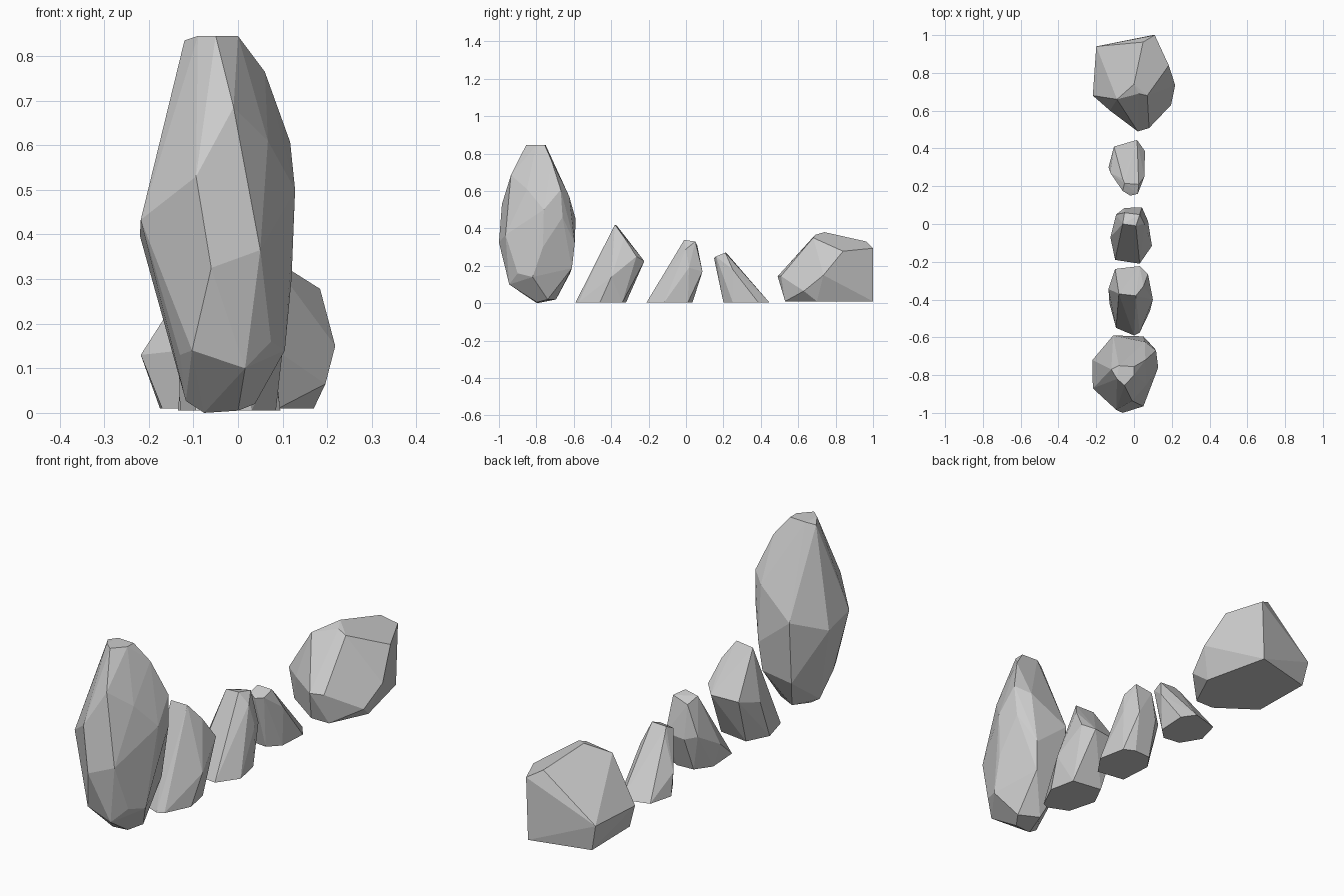
import bpy, bmesh
from math import radians


def rock(name, crown, waist, foot, ground=None):
    """Faceted stone: convex hull round its crown, waist and foot outlines."""
    bm = bmesh.new()
    for p in crown + waist + foot:
        z = p[2] if len(p) == 3 else ground
        bm.verts.new((p[0], p[1], z))
    res = bmesh.ops.convex_hull(bm, input=bm.verts[:])
    inner = [v for v in bm.verts if not v.link_faces]
    bmesh.ops.delete(bm, geom=inner, context='VERTS')
    # merge nearly flat triangles into broad chiselled facets
    bmesh.ops.dissolve_limit(bm, angle_limit=radians(4),
                             verts=bm.verts[:], edges=bm.edges[:])
    bmesh.ops.recalc_face_normals(bm, faces=bm.faces[:])
    mesh = bpy.data.meshes.new(name)
    bm.to_mesh(mesh)
    bm.free()
    obj = bpy.data.objects.new(name, mesh)
    bpy.context.collection.objects.link(obj)
    return obj


# tall standing stone at the front
rock("tall_stone",
     crown=[(-.12, -.77, .835), (-.09, -.82, .845), (-.05, -.855, .845),
            (0, -.80, .845), (0, -.755, .845), (-.08, -.75, .845),
            (.06, -.72, .765), (-.01, -.936, .685)],
     waist=[(.067, -.85, .61), (.117, -.67, .607), (.128, -.76, .50),
            (-.177, -.76, .607), (-.094, -.984, .53), (-.218, -.87, .433),
            (-.22, -.72, .397), (-.06, -1, .325), (.05, -.965, .365),
            (.12, -.765, .30), (.058, -.624, .57), (-.11, -.59, .45),
            (.11, -.66, .46), (.05, -.595, .32)],
     foot=[(-.13, -.88, .13), (-.103, -.94, .14), (.016, -.945, .10),
           (.074, -.90, .16), (.105, -.82, .14), (.04, -.61, .187),
           (-.10, -.62, .16), (-.117, -.80, .027), (-.076, -.797, 0),
           (0, -.797, .005), (.038, -.74, .02), (-.05, -.695, .02)])

# leaning stone behind it
rock("leaning_stone",
     crown=[(-.08, -.37, .415), (.01, -.38, .42), (.05, -.33, .35)],
     waist=[(-.10, -.238, .22), (.03, -.223, .225), (.074, -.265, .25),
            (.10, -.40, .14), (-.135, -.344, .19)],
     foot=[(-.095, -.55), (0, -.59), (.03, -.575), (.085, -.46),
           (.06, -.34), (-.08, -.32), (-.13, -.42)],
     ground=.005)

# middle stone
rock("middle_stone",
     crown=[(-.06, .0, .33), (.01, -.01, .338), (.03, .05, .33),
            (-.05, .06, .31), (.055, .0, .29)],
     waist=[(-.095, .05, .17), (-.05, .085, .16), (.042, .088, .17),
            (.074, .016, .19), (-.125, -.07, .10)],
     foot=[(-.10, -.19), (.03, -.21), (.095, -.116), (.07, .01),
           (.02, .035), (-.06, .03), (-.11, -.04)],
     ground=.005)

# smallest stone, tilted forward
rock("small_stone",
     crown=[(-.06, .175, .25), (-.02, .15, .24), (.02, .16, .25),
            (.025, .21, .27), (-.05, .215, .27), (-.06, .24, .24)],
     waist=[(.055, .25, .18), (-.125, .27, .10)],
     foot=[(-.106, .41), (.016, .445), (.058, .386), (.05, .25),
           (0, .20), (-.08, .21), (-.135, .30)],
     ground=.005)

# broad boulder at the back
rock("broad_boulder",
     crown=[(.11, 1, .294), (.048, .963, .33), (0, .74, .38),
            (.026, .69, .365), (.07, .68, .35), (-.09, .66, .33)],
     waist=[(.184, .84, .278), (.218, .735, .15), (.196, .63, .065),
            (.08, .508, .145), (.02, .49, .144), (-.127, .60, .14),
            (-.218, .68, .13), (-.20, .94, .13)],
     foot=[(.09, .53), (0, .53), (.17, .70), (.10, 1),
           (-.175, .93), (-.17, .65)],
     ground=.01)
